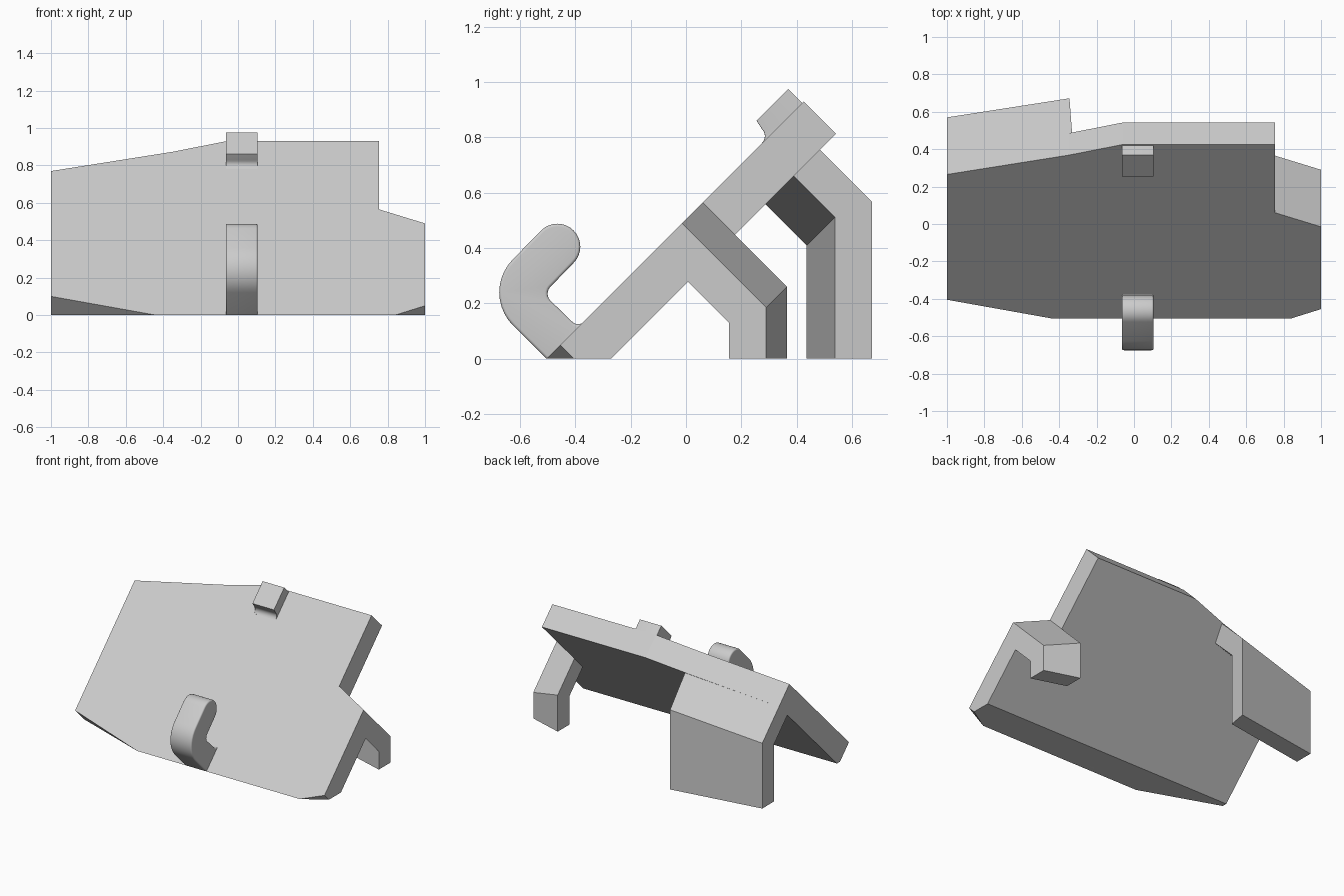
import bpy
import bmesh
from math import sin, cos, radians, sqrt
from mathutils import Vector

cube = bpy.data.objects.get("Cube")
if cube:
    bpy.data.objects.remove(cube, do_unlink=True)

# One plain grey for everything
grey = bpy.data.materials.new("light_grey")
grey.use_nodes = True
grey.diffuse_color = (0.6, 0.6, 0.6, 1)
grey.node_tree.nodes["Principled BSDF"].inputs["Base Color"].default_value = (0.6, 0.6, 0.6, 1)

SLOPE = Vector((0, 1, 1)).normalized()     # up along the panel
INWARD = Vector((0, 1, -1)).normalized()   # through the panel, to the back
FRONT = 0.505                              # panel front lies on y = z - FRONT


def loft(start, end):
    """Solid between two matching outlines."""
    bm = bmesh.new()
    a = [bm.verts.new(p) for p in start]
    b = [bm.verts.new(p) for p in end]
    bm.faces.new(a)
    bm.faces.new(b[::-1])
    for i in range(len(a)):
        j = (i + 1) % len(a)
        bm.faces.new((a[j], a[i], b[i], b[j]))
    bmesh.ops.recalc_face_normals(bm, faces=bm.faces)
    return bm


def finish(bm, name, smooth=False):
    bmesh.ops.recalc_face_normals(bm, faces=bm.faces)
    mesh = bpy.data.meshes.new(name)
    bm.to_mesh(mesh)
    bm.free()
    mesh.materials.append(grey)
    ob = bpy.data.objects.new(name, mesh)
    bpy.context.collection.objects.link(ob)
    if smooth:
        bpy.ops.object.select_all(action='DESELECT')
        ob.select_set(True)
        bpy.context.view_layer.objects.active = ob
        bpy.ops.object.shade_smooth_by_angle(angle=radians(35))
    return ob


def arc(cy, cz, r, a0, a1, n=10):
    angles = [radians(a0 + (a1 - a0) * i / n) for i in range(n + 1)]
    return [(cy + r * cos(t), cz + r * sin(t)) for t in angles]


# Sloping panel, trimmed flat on the ground
outline = [(-1, 0.10), (-0.44, 0), (0.84, 0), (1, 0.05), (1, 0.49), (0.755, 0.565),
           (0.755, 0.93), (-0.06, 0.93), (-0.35, 0.873), (-1, 0.77)]
face = [Vector((x, z - FRONT, z)) for x, z in outline]
bm = loft(face, [p + INWARD * 0.166 for p in face])
cut = bmesh.ops.bisect_plane(bm, geom=bm.verts[:] + bm.edges[:] + bm.faces[:],
                             plane_co=(0, 0, 0), plane_no=(0, 0, 1), clear_inner=True)
bmesh.ops.holes_fill(bm, edges=[e for e in bm.edges if e.is_boundary])
finish(bm, "panel")


def bent_leg(name, x_in, x_out, top, drop, skew):
    """Flap folded back from the panel edge and then straight down.
    top: height of the panel edge at x_in; drop: its fall towards x_out."""
    reach, thick = 0.305, 0.134
    y, z = top - FRONT, top
    off = thick / sqrt(2)
    bend = thick * (sqrt(2) - 1)
    profile = [(y, z), (y + reach, z - reach), (y + reach, 0), (y + reach - thick, 0),
               (y + reach - thick, z - reach - bend), (y - off, z - off)]
    shift = (skew, 0, 0, -skew, -skew, 0)
    inner = [(x_in + s, py, pz) for s, (py, pz) in zip(shift, profile)]
    outer = [(x_out, py - drop, pz - drop if pz > 0 else 0) for py, pz in profile]
    finish(loft(inner, outer), name)


bent_leg("back_right_leg", -0.345, -1, 0.872, 0.102, -0.023 * -1)
bent_leg("back_left_leg", 0.755, 1, 0.565, 0.075, 0.0)


def hook(name, profile, radius, whole_rim):
    """Profile extruded across x with rounded sides."""
    x0, x1 = -0.065, 0.105
    bm = loft([(x0, y, z) for y, z in profile], [(x1, y, z) for y, z in profile])
    rim = []
    for e in bm.edges:
        d = e.verts[1].co - e.verts[0].co
        along_slope = abs(d.normalized().dot(SLOPE)) > 0.99
        if abs(d.x) < 0.001 and (whole_rim or not along_slope):
            rim.append(e)
    bmesh.ops.bevel(bm, geom=rim, offset=radius, segments=5, profile=0.5,
                    affect='EDGES', clamp_overlap=True)
    finish(bm, name, True)


# Curled hook holding the lower edge
lower = ([(-0.505, 0)] + arc(-0.506, 0.24, 0.169, 225, 135) + arc(-0.465, 0.405, 0.083, 135, -45, 16)
         + arc(-0.464, 0.235, 0.036, 135, 225) + arc(-0.39, 0.155, 0.03, 225, 315, 6)
         + [(-0.34, 0.12), (-0.46, 0)])
hook("lower_hook", lower, 0.025, True)

# Short lip on the upper edge
upper = ([(0.45, 0.895), (0.37, 0.975), (0.255, 0.86)] + arc(0.25, 0.805, 0.035, 45, -45, 6)
         + [(0.31, 0.755)])
hook("upper_lip", upper, 0.025, False)
